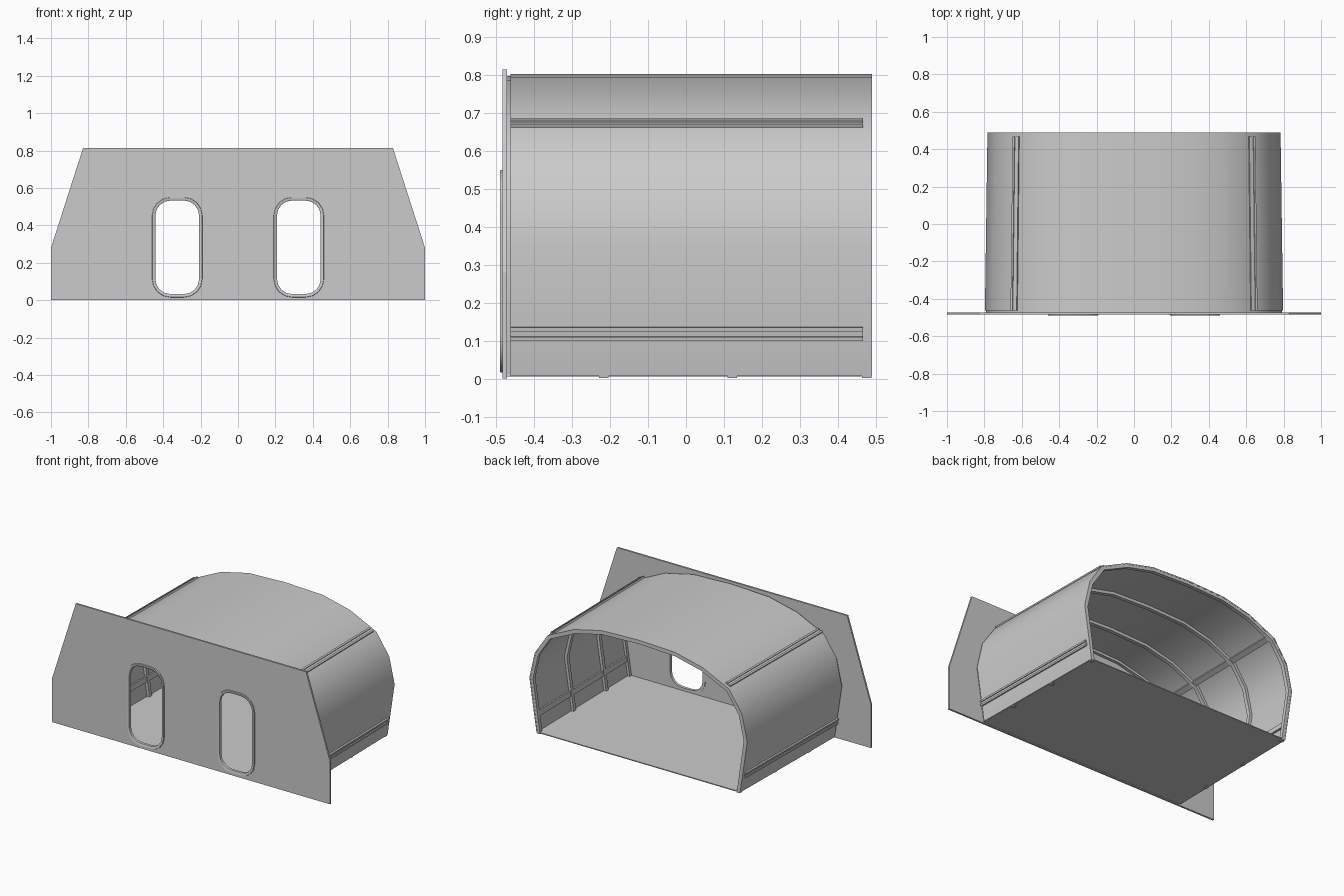
import bpy, bmesh, math
from mathutils import Vector

if "Cube" in bpy.data.objects:
    bpy.data.objects.remove(bpy.data.objects["Cube"])

# Half profile of the shell at its front end (x, z), bottom to crown
HALF = [(.745, .007), (.797, .35), (.758, .52), (.663, .658), (.472, .747), (.27, .793), (0, .803)]
PROFILE = [Vector(p) for p in HALF] + [Vector((-x, z)) for x, z in HALF[-2::-1]]
Y0, Y1 = -.463, .49


def taper(y):
    return 1 - .017 * (y - Y0) / (Y1 - Y0)


def make(name, verts, faces, smooth=False):
    me = bpy.data.meshes.new(name)
    me.from_pydata(verts, [], faces)
    bm = bmesh.new()
    bm.from_mesh(me)
    bmesh.ops.recalc_face_normals(bm, faces=bm.faces)
    bm.to_mesh(me)
    bm.free()
    ob = bpy.data.objects.new(name, me)
    bpy.context.collection.objects.link(ob)
    if smooth:
        bpy.context.view_layer.objects.active = ob
        ob.select_set(True)
        bpy.ops.object.shade_smooth_by_angle(angle=math.radians(40))
        ob.select_set(False)
    return ob


def prism(name, pts, y0, y1, tapered=False):
    n = len(pts)
    verts = [(p[0] * (taper(y) if tapered else 1), y, p[1]) for y in (y0, y1) for p in pts]
    faces = [tuple(range(n)), tuple(range(n, 2 * n))]
    faces += [(i, (i + 1) % n, n + (i + 1) % n, n + i) for i in range(n)]
    return make(name, verts, faces)


def offset(d, bottom=None):
    # Shift the shell profile along its mitred normals (inward is positive)
    out = []
    last = len(PROFILE) - 1
    for i, p in enumerate(PROFILE):
        a = (p - PROFILE[max(i - 1, 0)])
        b = (PROFILE[min(i + 1, last)] - p)
        t = (a.normalized() + b.normalized()).normalized()
        q = p + Vector((-t.y, t.x)) * d
        if i in (0, last):
            q.y = p.y if bottom is None else bottom
        out.append(q)
    return out


def hoop(name, y0, y1, d0, d1, bottom=None):
    n = len(PROFILE)
    rings = [(offset(d, bottom), y) for d, y in ((d0, y0), (d0, y1), (d1, y1), (d1, y0))]
    verts = [(p.x * taper(y), y, p.y) for pts, y in rings for p in pts]
    faces = [(r * n + i, r * n + i + 1, (r + 1) % 4 * n + i + 1, (r + 1) % 4 * n + i)
             for r in range(4) for i in range(n - 1)]
    faces += [tuple(r * n + e for r in range(4)) for e in (0, n - 1)]
    return make(name, verts, faces, True)


def rounded(cx, cz, hx, hz, r, seg=4):
    pts = []
    for k, (sx, sz) in enumerate(((1, 1), (-1, 1), (-1, -1), (1, -1))):
        for j in range(seg + 1):
            a = math.pi / 2 * (k + j / seg)
            pts.append((cx + sx * (hx - r) + r * math.cos(a), cz + sz * (hz - r) + r * math.sin(a)))
    return pts


# Vaulted shell, inner ribs and front flange
hoop("shell", Y0, Y1, 0, .008)
hoop("front_flange", -.472, Y0 + .01, .006, .024)
for i, y in enumerate((-.217, .122, .4765)):
    hoop(f"rib_{i + 1}", y - .0125, y + .0125, .004, .026, .001)

# Floor plate
w = .74
make("floor", [(s * w * taper(y), y, z) for z in (.006, .012)
               for s, y in ((-1, -.472), (1, -.472), (1, Y1), (-1, Y1))],
     [(0, 1, 2, 3), (4, 5, 6, 7)] + [(i, (i + 1) % 4, 4 + (i + 1) % 4, 4 + i) for i in range(4)])

# Lengthwise stringers: a base strip through the shell with two outer ridges
def strip(name, centre, along, c, half, d0, d1, side):
    normal = Vector((along.y, -along.x))
    pts = [centre + along * (c + s * half) + normal * d
           for s, d in ((-1, d0), (1, d0), (1, d1), (-1, d1))]
    prism(name, [(p.x * side, p.y) for p in pts], Y0, .467, True)


for level, seg, z in (("lower", 0, .118), ("upper", 3, .669)):
    a, b = PROFILE[seg], PROFILE[seg + 1]
    centre = a.lerp(b, (z - a.y) / (b.y - a.y))
    along = (b - a).normalized()
    for side, label in ((1, "right"), (-1, "left")):
        strip(f"{level}_stringer_{label}", centre, along, 0, .017, -.02, .004, side)
        for k in (-1, 1):
            strip(f"{level}_ridge_{label}_{'a' if k < 0 else 'b'}", centre, along,
                  k * .0125, .0055, 0, .011, side)

# Front bulkhead with two window openings
bulkhead = prism("front_bulkhead", [(-1, 0), (1, 0), (1, .28), (.828, .815), (-.828, .815), (-1, .28)],
                 -.484, -.472)
for side, label in ((-1, "left"), (1, "right")):
    cx, cz = side * .325, .283
    cutter = prism(f"window_cutter_{label}", rounded(cx, cz, .126, .259, .095), -.6, -.4)
    cutter.hide_render = True
    cutter.hide_set(True)
    m = bulkhead.modifiers.new("window", 'BOOLEAN')
    m.object = cutter
    m.operation = 'DIFFERENCE'
    m.solver = 'EXACT'

    # Window frame: bevelled ring lining the opening
    rings = [(0, -.478), (.003, -.49), (.012, -.49), (.019, -.486), (.019, -.468), (0, -.468)]
    loops = [(rounded(cx, cz, .136 - d, .269 - d, .1 - d), y) for d, y in rings]
    n = len(loops[0][0])
    verts = [(p[0], y, p[1]) for pts, y in loops for p in pts]
    R = len(rings)
    faces = [(r * n + i, r * n + (i + 1) % n, (r + 1) % R * n + (i + 1) % n, (r + 1) % R * n + i)
             for r in range(R) for i in range(n)]
    make(f"window_frame_{label}", verts, faces, True)
